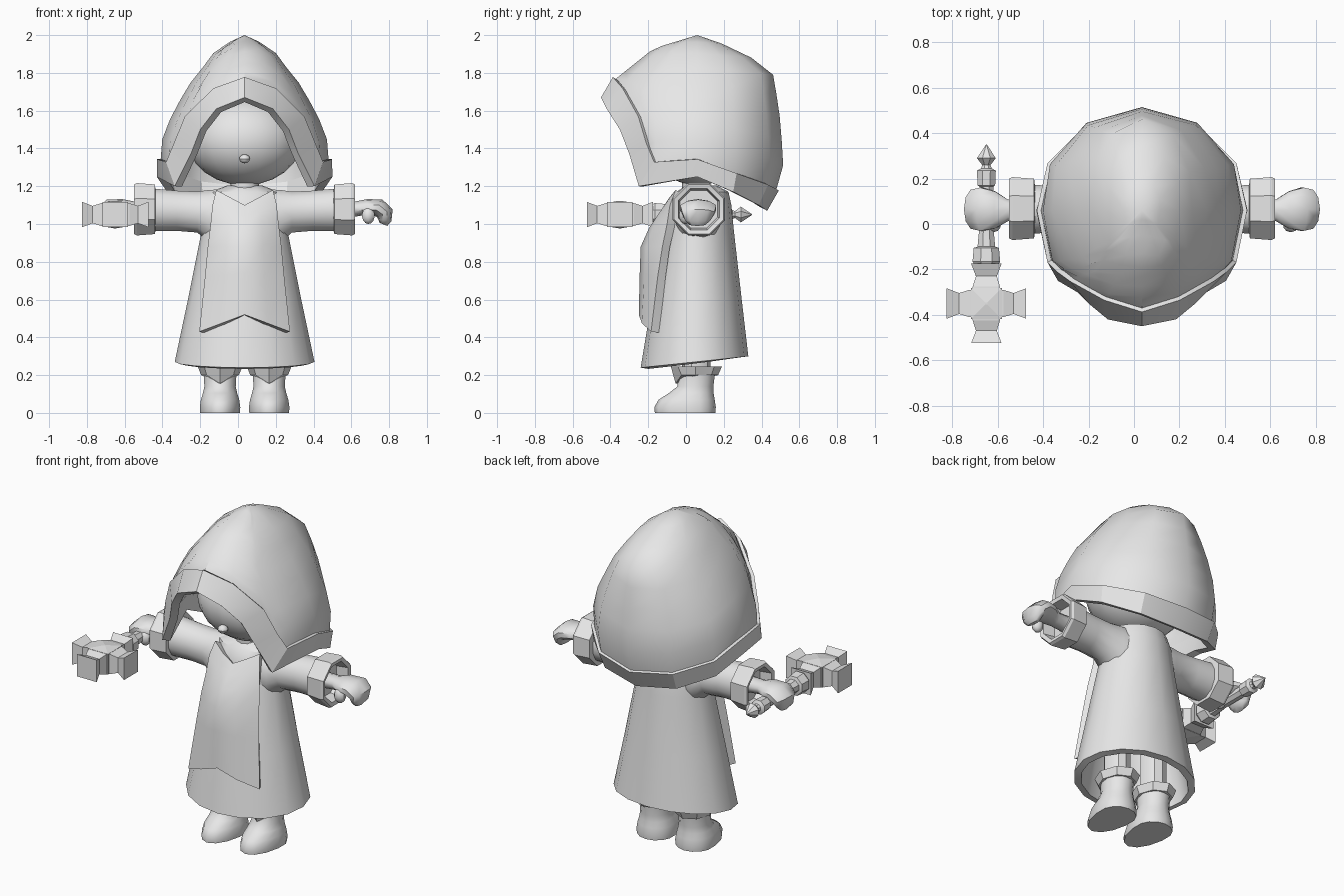
import bpy, bmesh, math
from mathutils import Vector, Matrix

if "Cube" in bpy.data.objects:
    bpy.data.objects.remove(bpy.data.objects["Cube"])

CX = 0.035  # body centre line
grey = bpy.data.materials.new("plain_grey")
grey.diffuse_color = (0.8, 0.8, 0.8, 1)
grey.use_nodes = True
grey.node_tree.nodes["Principled BSDF"].inputs["Base Color"].default_value = grey.diffuse_color


def finish(name, bm, thick=0, angle=35, closed=True):
    """Turn a bmesh into a shaded object, optionally with wall thickness."""
    bmesh.ops.remove_doubles(bm, verts=bm.verts, dist=0.0005)
    if closed:
        bmesh.ops.recalc_face_normals(bm, faces=bm.faces)
    bmesh.ops.translate(bm, verts=bm.verts, vec=(CX, 0, 0))
    me = bpy.data.meshes.new(name)
    bm.to_mesh(me)
    bm.free()
    me.materials.append(grey)
    ob = bpy.data.objects.new(name, me)
    bpy.context.collection.objects.link(ob)
    bpy.ops.object.select_all(action='DESELECT')
    ob.select_set(True)
    bpy.context.view_layer.objects.active = ob
    if thick:
        mod = ob.modifiers.new("wall", 'SOLIDIFY')
        mod.thickness = thick
        mod.offset = -1
        bpy.ops.object.modifier_apply(modifier=mod.name)
    bpy.ops.object.shade_smooth_by_angle(angle=math.radians(angle))
    return ob


def loft(name, rows, wrap=True, caps="both", **kw):
    """Skin rows of points; caps can be both, top or none."""
    bm = bmesh.new()
    vs = [[bm.verts.new(p) for p in row] for row in rows]
    n = len(rows[0])
    for a, b in zip(vs, vs[1:]):
        for j in range(n if wrap else n - 1):
            k = (j + 1) % n
            bm.faces.new((a[j], a[k], b[k], b[j]))
    if caps in ("both", "top"):
        bm.faces.new(vs[-1])
    if caps == "both":
        bm.faces.new(vs[0][::-1])
    return finish(name, bm, closed=(caps == "both"), **kw)


def oval(z, w, yf, yb, n=16, x=0, ym=0.05):
    """Level ring whose front and back depths differ."""
    pts = []
    for i in range(n):
        a = 2 * math.pi * i / n
        c = math.cos(a)
        pts.append(Vector((x + w * math.sin(a), ym - c * ((ym - yf) if c > 0 else (yb - ym)), z)))
    return pts


def ring(c, u, v, n=8, phase=0.5):
    c, u, v = Vector(c), Vector(u), Vector(v)
    return [c + u * math.cos(2 * math.pi * (i + phase) / n) + v * math.sin(2 * math.pi * (i + phase) / n)
            for i in range(n)]


def ellipsoid(name, c, r, seg=20, rings=12):
    bm = bmesh.new()
    bmesh.ops.create_uvsphere(bm, u_segments=seg, v_segments=rings, radius=1,
                              matrix=Matrix.Translation(c) @ Matrix.Diagonal((*r, 1)))
    return finish(name, bm)


def interp(table, z):
    for (z0, v0), (z1, v1) in zip(table, table[1:]):
        if z >= z1:
            return v0 + (v1 - v0) * (z0 - z) / (z0 - z1)
    return table[-1][1]


def mirrored(half):
    return [Vector(p) for p in half] + [Vector((-p[0], p[1], p[2])) for p in half[-2:0:-1]]


# Hood dome: columns run from the crown to a rim that rises over the face
WIDTH = [(2, 0), (1.94, .13), (1.9, .17), (1.83, .22), (1.73, .30), (1.6, .37), (1.5, .42), (1.4, .445), (1.15, .43)]
FRONT = [(2, 0), (1.93, .23), (1.77, .43), (1.6, .48), (1.1, .46)]
BACK = [(2, 0), (1.92, .23), (1.8, .40), (1.6, .435), (1.32, .46), (1.1, .40)]
YC = 0.06
rim = mirrored([(0, -.37, 1.77), (.16, -.32, 1.71), (.305, -.24, 1.56), (.36, -.2, 1.42), (.40, -.16, 1.32),
                (.445, .06, 1.335), (.40, .26, 1.26), (.24, .42, 1.20), (0, .475, 1.17)])


def dome(z, a):
    c = math.cos(a)
    d = interp(FRONT if c > 0 else BACK, z)
    return Vector((interp(WIDTH, z) * math.sin(a), YC - d * c, z))


def dome_angle(p):
    d = interp(FRONT if p.y < YC else BACK, p.z)
    return math.atan2(p.x / interp(WIDTH, p.z), (YC - p.y) / d)


rows = []
for j in range(9):
    t = j / 8
    row = []
    for p in rim:
        a = dome_angle(p)
        z = 2 - (2 - p.z) * t ** 1.4
        row.append(dome(z, a) + (p - dome(p.z, a)) * t * t)
    rows.append(row)
loft("hood", rows[::-1], caps="none", thick=0.025, angle=40)

# Hood brim band
lip = mirrored([(0, -.45, 1.67), (.15, -.42, 1.61), (.235, -.35, 1.5), (.285, -.30, 1.37), (.37, -.25, 1.20),
                (.465, .06, 1.25), (.41, .25, 1.17), (.24, .385, 1.10), (0, .43, 1.07)])
top = [Vector((p.x * 1.04, YC + (p.y - YC) * 1.04, p.z + .008)) for p in rim]
loft("hood_brim", [lip, top], caps="none", thick=0.045, angle=30)

# Head, nose and neck
ellipsoid("head", (0, .06, 1.44), (.30, .26, .235))
ellipsoid("nose", (0, -.195, 1.345), (.03, .03, .024), 10, 6)
loft("neck", [oval(z, .075, -.02, .13, 12) for z in (1.1, 1.27)])

# Robe with a hem that dips at the front
robe = [oval(*s) for s in ((.27, .37, -.24, .33), (.6, .30, -.18, .295), (.95, .23, -.11, .255),
                           (1.1, .21, -.08, .24), (1.17, .18, -.05, .225), (1.205, .09, 0, .16))]
for p in robe[0]:
    p.z += 0.105 * (p.y - .05)
loft("robe", robe, caps="top", thick=0.04)

# Front panel with a notched lower edge, raised chest and V neck
rows = []
for ze, zc, hx, ye, yc in ((.43, .52, .24, -.185, -.25), (.72, .74, .21, -.15, -.245), (.88, .88, .195, -.125, -.24),
                           (1.0, .98, .18, -.10, -.195), (1.1, 1.04, .17, -.085, -.15), (1.18, 1.10, .15, -.055, -.10)):
    rows.append([Vector((u * hx, ye + (yc - ye) * (1 - u * u), zc + (ze - zc) * abs(u)))
                 for u in (-1, -.5, 0, .5, 1)])
loft("front_panel", rows, wrap=False, caps="none", thick=0.05, angle=30)

for s, side in ((-1, "left"), (1, "right")):
    # Sleeve and hollow cuff
    loft(side + "_sleeve", [ring((s * x, .065, z), (0, ry, 0), (0, 0, rz), 12) for x, z, ry, rz in
                            ((.10, 1.03, .13, .16), (.19, 1.04, .12, .145), (.25, 1.063, .105, .112),
                             (.36, 1.07, .105, .11), (.50, 1.075, .112, .118))])
    loft(side + "_cuff", [ring((s * x, .068, 1.078), (0, r, 0), (0, 0, r)) for x, r in
                          ((.47, .10), (.475, .142), (.57, .15), (.585, .142), (.58, .118), (.51, .108))], angle=25)
    # Curled mitten hand and thumb
    loft(side + "_hand", [ring((s * x, y, z), (0, ry, 0), (s * vx, 0, vz), 10) for x, y, z, ry, vx, vz in
                          ((.50, .06, 1.075, .05, 0, .045), (.59, .06, 1.08, .05, 0, .04),
                           (.645, .062, 1.09, .085, .005, .042), (.705, .065, 1.087, .10, .025, .042),
                           (.742, .065, 1.058, .09, .042, .02), (.742, .062, 1.02, .07, .035, -.005),
                           (.735, .06, .998, .045, .02, -.008))], angle=50)
    ellipsoid(side + "_thumb", (s * .655, -.005, 1.045), (.035, .032, .045), 10, 7)
    # Leg, boot and boot cuff with a pointed front
    bx = s * .13
    loft(side + "_leg", [oval(z, .075, -.02, .13, 10, bx) for z in (.2, .5)])
    loft(side + "_boot", [oval(z, w, yf, yb, 14, bx) for z, w, yf, yb in
                          ((0, .108, -.165, .155), (.03, .11, -.168, .158), (.07, .104, -.145, .152),
                           (.105, .093, -.09, .146), (.14, .085, -.045, .145), (.22, .09, -.04, .155))], angle=50)
    low = oval(.2, .1, -.055, .17, 8, bx)
    low[0].z -= .045
    loft(side + "_boot_cuff", [low, oval(.245, .118, -.08, .19, 8, bx)], angle=25)

# Scepter shaft, running front to back through the left hand
SX, SZ = -.685, 1.05
loft("scepter_shaft", [ring((SX, y, SZ), (r, 0, 0), (0, 0, r)) for y, r in
                       ((.35, .002), (.29, .045), (.26, .02), (.245, .025), (.235, .045), (.17, .042), (.165, .033),
                        (-.01, .033), (-.10, .042), (-.105, .06), (-.165, .066), (-.19, .05))], angle=25)

# Scepter cross head: a hub and four flared square arms
R2 = math.sqrt(2)
hub = Vector((SX, -.35, SZ))
loft("scepter_hub", [ring(hub + Vector((0, 0, z)), (r * R2, 0, 0), (0, r * R2, 0), 4)
                     for z, r in ((-.073, .005), (-.062, .068), (.062, .068), (.073, .005))], angle=5)
for i in range(4):
    d = Vector((round(math.cos(i * math.pi / 2)), round(math.sin(i * math.pi / 2)), 0))
    u = Vector((-d.y, d.x, 0))
    loft("scepter_arm_%d" % (i + 1), [ring(hub + d * k, u * r * R2, (0, 0, r * R2), 4)
                                      for k, r in ((.05, .062), (.075, .06), (.12, .046), (.175, .067))], angle=10)
